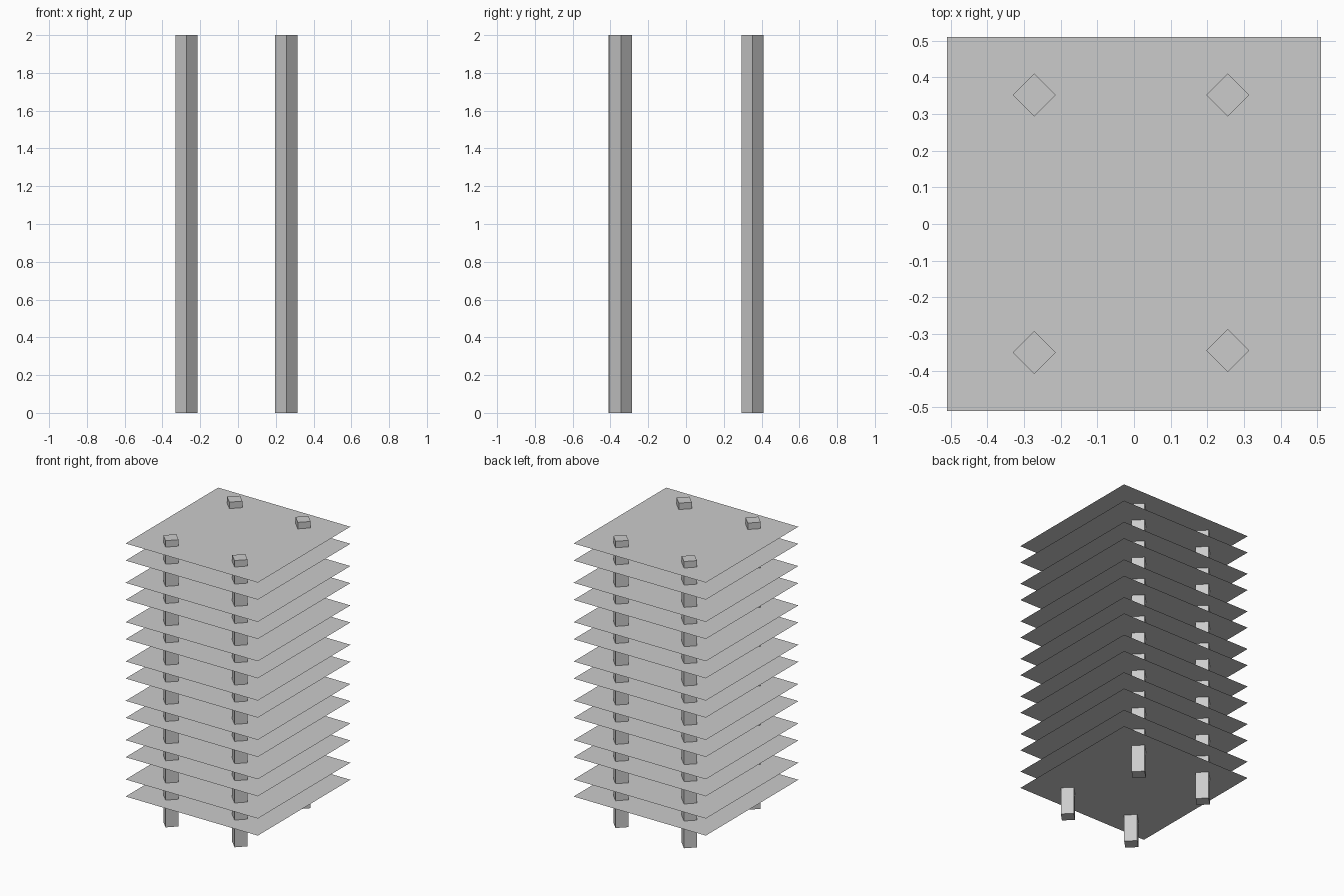
import bpy
from math import radians

if "Cube" in bpy.data.objects:
    bpy.data.objects.remove(bpy.data.objects["Cube"])

HEIGHT = 2.0
POST_HALF_DIAGONAL = 0.0588
PLATE_SIZE = 1.02

# Four square posts turned 45 degrees
posts = {
    "front_left_post": (-0.272, -0.351),
    "front_right_post": (0.256, -0.345),
    "back_left_post": (-0.272, 0.352),
    "back_right_post": (0.256, 0.352),
}
for name, (x, y) in posts.items():
    bpy.ops.mesh.primitive_cube_add(size=1, location=(x, y, HEIGHT / 2),
                                    rotation=(0, 0, radians(45)))
    post = bpy.context.object
    post.name = name
    side = POST_HALF_DIAGONAL * 2 ** 0.5
    post.scale = (side, side, HEIGHT)

# Fourteen paper-thin shelves, stacked in seven close pairs
FIRST_Z, PAIR_STEP, PAIR_GAP = 0.19, 0.2743, 0.119
for pair in range(7):
    for k in range(2):
        z = FIRST_Z + pair * PAIR_STEP + k * PAIR_GAP
        bpy.ops.mesh.primitive_plane_add(size=PLATE_SIZE, location=(0, 0, z))
        bpy.context.object.name = f"shelf_{pair * 2 + k + 1:02d}"
